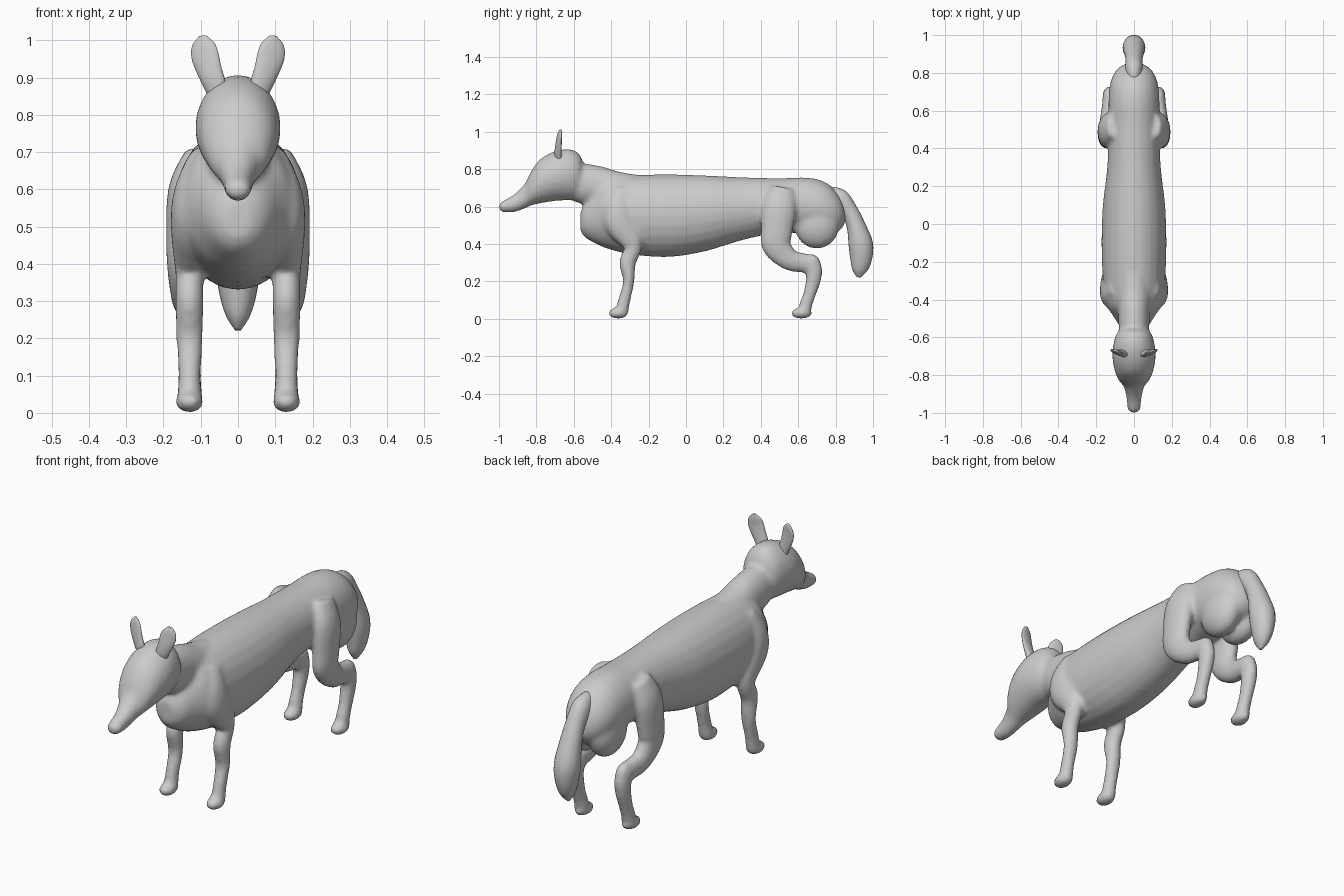
import bpy, bmesh, math
from mathutils import Vector, Matrix

SIDES = 24


def smooth_path(rows, steps=4):
    """Catmull-Rom resampling of rows of numbers."""
    out = []
    n = len(rows)
    for i in range(n - 1):
        p = [rows[max(0, min(n - 1, i + k))] for k in (-1, 0, 1, 2)]
        for s in range(steps):
            t = s / steps
            out.append([0.5 * (2 * b + (c - a) * t + (2 * a - 5 * b + 4 * c - d) * t * t
                               + (3 * b - a - 3 * c + d) * t ** 3)
                        for a, b, c, d in zip(*p)])
    out.append(list(rows[-1]))
    return out


def tube(bm, rows, side=(1, 0, 0), tangent=None):
    """Closed loft; rows are x, y, z, half width, half depth."""
    pts = smooth_path(rows)
    rings = []
    for i, (x, y, z, a, b) in enumerate(pts):
        p0, p1 = pts[max(0, i - 1)], pts[min(len(pts) - 1, i + 1)]
        t = Vector(tangent) if tangent else (Vector(p1[:3]) - Vector(p0[:3])).normalized()
        u = Vector(side)
        u = (u - t * u.dot(t)).normalized()
        v = t.cross(u)
        rings.append([bm.verts.new(Vector((x, y, z)) + u * a * math.cos(q) + v * b * math.sin(q))
                      for q in (2 * math.pi * k / SIDES for k in range(SIDES))])
    for r, s in zip(rings, rings[1:]):
        for k in range(SIDES):
            j = (k + 1) % SIDES
            bm.faces.new((r[k], r[j], s[j], s[k]))
    bm.faces.new(rings[0])
    bm.faces.new(rings[-1])


def profile(bm, rows):
    """Loft along y; rows are y, top, bottom, half width."""
    tube(bm, [(0, y, (t + b) / 2, w, (t - b) / 2) for y, t, b, w in rows], tangent=(0, 1, 0))


def ball(bm, centre, radii):
    bmesh.ops.create_uvsphere(bm, u_segments=24, v_segments=14, radius=1,
                              matrix=Matrix.Translation(centre) @ Matrix.Diagonal((*radii, 1)))


def finish(bm, name, voxel=None):
    bmesh.ops.recalc_face_normals(bm, faces=bm.faces)
    for f in bm.faces:
        f.smooth = True
    me = bpy.data.meshes.new(name)
    bm.to_mesh(me)
    bm.free()
    ob = bpy.data.objects.new(name, me)
    bpy.context.collection.objects.link(ob)
    if voxel:
        m = ob.modifiers.new("blend", 'REMESH')
        m.mode, m.voxel_size, m.use_smooth_shade = 'VOXEL', voxel, True
        m = ob.modifiers.new("soften", 'SMOOTH')
        m.factor, m.iterations = 0.5, 8
    return ob


body = bmesh.new()

# torso
profile(body, [(-.565, .57, .47, .035), (-.54, .62, .435, .075), (-.48, .70, .40, .115),
               (-.42, .75, .375, .15), (-.3, .767, .345, .165), (-.1, .772, .33, .172),
               (.1, .767, .36, .165), (.3, .757, .42, .142), (.5, .752, .46, .135),
               (.65, .755, .45, .135), (.75, .728, .44, .125), (.82, .66, .47, .09),
               (.85, .59, .51, .04)])

# neck
profile(body, [(-.66, .82, .65, .06), (-.56, .83, .615, .08), (-.45, .815, .58, .085),
               (-.35, .785, .5, .1), (-.22, .765, .5, .1)])

# head and snout
profile(body, [(-1.0, .615, .585, .018), (-.98, .63, .57, .034), (-.92, .665, .57, .04),
               (-.86, .725, .59, .055), (-.83, .785, .605, .08), (-.78, .853, .617, .102),
               (-.70, .897, .63, .115), (-.62, .907, .635, .106), (-.57, .88, .65, .085),
               (-.545, .82, .69, .04)])

for s in (-1, 1):
    # front leg with shoulder
    tube(body, [(s * .10, -.33, .69, .03, .05), (s * .12, -.36, .60, .05, .075),
                (s * .128, -.355, .52, .053, .085), (s * .13, -.30, .43, .045, .065),
                (s * .13, -.285, .37, .038, .046), (s * .13, -.313, .30, .038, .045),
                (s * .13, -.306, .20, .036, .03), (s * .13, -.33, .10, .031, .033),
                (s * .13, -.345, .03, .035, .035)])
    ball(body, (s * .13, -.362, .03), (.038, .055, .03))

    # haunch
    ball(body, (s * .055, .70, .50), (.075, .12, .125))

    # hind leg with thigh
    tube(body, [(s * .11, .52, .70, .03, .06), (s * .135, .50, .60, .052, .09),
                (s * .145, .485, .47, .048, .085), (s * .145, .485, .39, .045, .078),
                (s * .14, .555, .315, .04, .058), (s * .132, .635, .298, .037, .052),
                (s * .13, .675, .28, .036, .05), (s * .13, .683, .22, .035, .042),
                (s * .13, .66, .13, .031, .034), (s * .13, .642, .08, .032, .035),
                (s * .13, .63, .03, .035, .035)])
    ball(body, (s * .13, .665, .295), (.037, .056, .053))
    ball(body, (s * .13, .617, .03), (.038, .057, .03))

finish(body, "body", 0.011)

# tail
tail = bmesh.new()
tube(tail, [(0, .76, .67, .03, .04), (0, .82, .64, .045, .055), (0, .872, .58, .045, .045),
            (0, .908, .50, .052, .05), (0, .934, .40, .06, .065), (0, .936, .32, .05, .058),
            (0, .928, .26, .032, .04), (0, .924, .222, .008, .01)])
finish(tail, "tail")

# ears
for s, label in ((-1, "left_ear"), (1, "right_ear")):
    ear = bmesh.new()
    tube(ear, [(s * .055, -.68, .85, .026, .018), (s * .062, -.684, .88, .031, .018),
               (s * .077, -.682, .92, .035, .015), (s * .089, -.678, .96, .038, .011),
               (s * .093, -.674, .99, .031, .009), (s * .094, -.671, 1.012, .010, .005)],
         side=(1, s * .3, 0))
    finish(ear, label)
